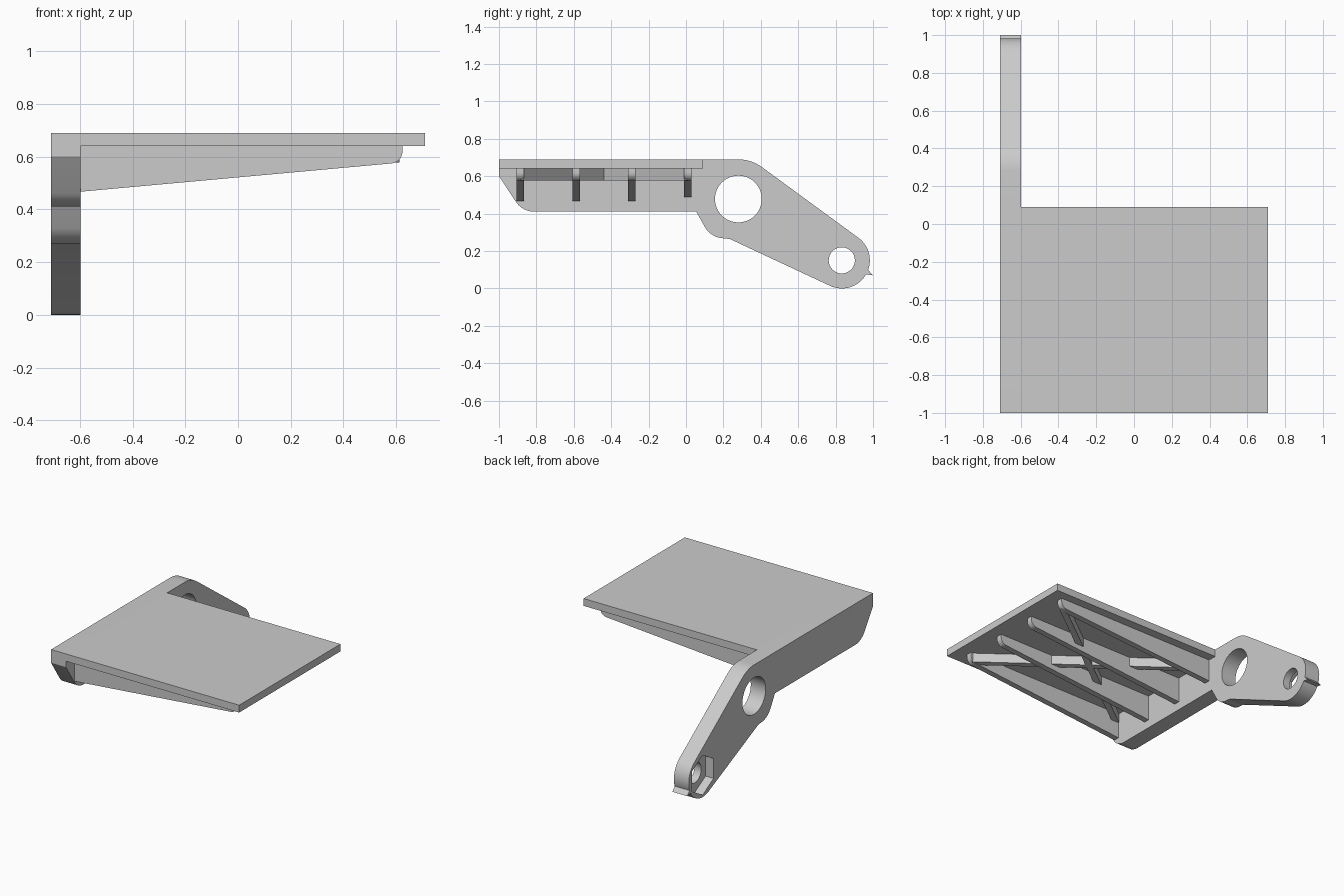
import bpy, bmesh, math
from mathutils import Vector

if "Cube" in bpy.data.objects:
    bpy.data.objects.remove(bpy.data.objects["Cube"])

grey = bpy.data.materials.new("light_grey")
grey.diffuse_color = (0.6, 0.6, 0.6, 1)
grey.use_nodes = True
grey.node_tree.nodes["Principled BSDF"].inputs["Base Color"].default_value = grey.diffuse_color

X0, X1 = -0.709, -0.597      # arm thickness along x
PLATE_Z, TOP_Z = 0.64, 0.69


def arc(cx, cy, r, a0, a1, n):
    """Points along an arc, angles in degrees."""
    return [(cx + r * math.cos(math.radians(a0 + (a1 - a0) * i / n)),
             cy + r * math.sin(math.radians(a0 + (a1 - a0) * i / n)))
            for i in range(n + 1)]


def extrude(name, pts, to3d, offset):
    """Solid made from a 2D profile mapped to 3D and pushed along offset."""
    bm = bmesh.new()
    face = bm.faces.new([bm.verts.new(to3d(*p)) for p in pts])
    res = bmesh.ops.extrude_face_region(bm, geom=[face])
    verts = [g for g in res["geom"] if isinstance(g, bmesh.types.BMVert)]
    bmesh.ops.translate(bm, verts=verts, vec=Vector(offset))
    bmesh.ops.recalc_face_normals(bm, faces=bm.faces)
    me = bpy.data.meshes.new(name)
    bm.to_mesh(me)
    bm.free()
    me.materials.append(grey)
    ob = bpy.data.objects.new(name, me)
    bpy.context.collection.objects.link(ob)
    return ob


def activate(ob):
    bpy.ops.object.select_all(action='DESELECT')
    ob.select_set(True)
    bpy.context.view_layer.objects.active = ob


def smooth(ob):
    activate(ob)
    bpy.ops.object.shade_smooth_by_angle(angle=math.radians(30))


def cut(ob, pts, x0, x1):
    """Cut a prism running along x out of an object."""
    cutter = extrude("cutter", pts, lambda y, z: (x0, y, z), (x1 - x0, 0, 0))
    cutter.hide_render = True
    mod = ob.modifiers.new("cut", 'BOOLEAN')
    mod.operation, mod.solver, mod.object = 'DIFFERENCE', 'EXACT', cutter
    activate(ob)
    bpy.ops.object.modifier_apply(modifier=mod.name)
    bpy.data.objects.remove(cutter)


# Side arm: straight rail, pivot boss, sloping lever with a small pointer tip
profile = [(-1, TOP_Z)]
profile += arc(0.28, 0.478, 0.212, 90, 53.8, 8)
profile += arc(0.833, 0.15, 0.15, 53.8, -20, 14)
profile += [(1.0, 0.07)]
profile += arc(0.833, 0.15, 0.15, -30, -115, 16)
profile += [(0.235, 0.264)]
profile += arc(0.205, 0.388, 0.12, 270, 209, 10)
profile += [(0.055, 0.41)]
profile += arc(-0.81, 0.53, 0.12, 270, 214, 10)
profile += [(-1, 0.60)]
arm = extrude("side_arm", profile, lambda y, z: (X0, y, z), (X1 - X0, 0, 0))

# Pivot hole, bolt hole and hexagonal nut pocket on the outer side
cut(arm, arc(0.28, 0.478, 0.125, 0, 352.5, 47), X0 - 0.1, X1 + 0.1)
cut(arm, arc(0.833, 0.15, 0.07, 0, 348.75, 31), X0 - 0.1, X1 + 0.1)
cut(arm, arc(0.833, 0.15, 0.135, 30, 330, 5), X0 - 0.1, X0 + 0.06)
smooth(arm)

# Flat platform
extrude("platform", [(X1, -1), (0.709, -1), (0.709, 0.09), (X1, 0.09)],
        lambda x, y: (x, y, PLATE_Z), (0, 0, TOP_Z - PLATE_Z))

# Four tapering ribs under the platform, rounded at the free end
for i, (y, root) in enumerate([(-0.885, 0.467), (-0.587, 0.467),
                               (-0.289, 0.467), (0.01, 0.488)]):
    pts = [(X1, PLATE_Z), (X1, root)]
    pts += arc(0.578, 0.62, 0.046, -85, 0, 8) + [(0.624, PLATE_Z)]
    smooth(extrude(f"rib_{i + 1}", pts,
                   lambda x, z, y=y: (x, y - 0.02, z), (0, 0.04, 0)))

# Crossed diagonal braces between the outer ribs
for name, s in (("brace_a", 1), ("brace_b", -1)):
    a, b = Vector((X1, -0.4375 - s * 0.4475)), Vector((0.60, -0.4375 + s * 0.4475))
    d = (b - a).normalized()
    n = Vector((-d.y, d.x)) * 0.02
    extrude(name, [tuple(p) for p in (a + n, b + n, b - n, a - n)],
            lambda x, y: (x, y, 0.577), (0, 0, PLATE_Z - 0.577))
